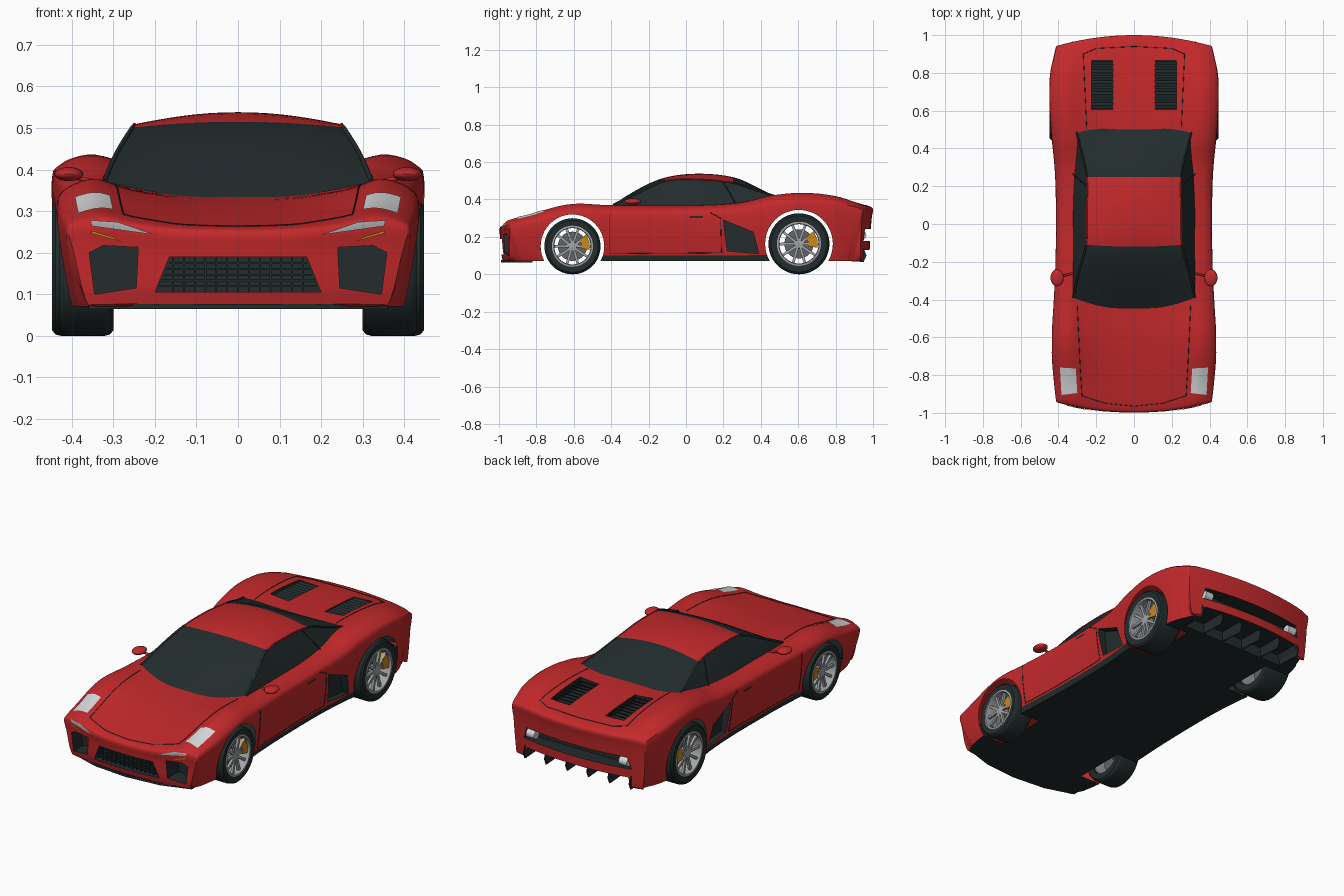
import bpy, bmesh, math
from mathutils import Vector
from mathutils.bvhtree import BVHTree

if "Cube" in bpy.data.objects:
    bpy.data.objects.remove(bpy.data.objects["Cube"])


def material(name, *rgb):
    m = bpy.data.materials.new(name)
    m.diffuse_color = (*rgb, 1)
    m.use_nodes = True
    m.node_tree.nodes["Principled BSDF"].inputs["Base Color"].default_value = m.diffuse_color
    return m


RED = material("red paint", .55, .022, .024)
BLACK = material("black trim", .016, .025, .026)
SILVER = material("silver", .36, .37, .38)
LAMP = material("lamp white", .68, .69, .70)
ORANGE = material("orange", .58, .25, .012)
DISC = material("dark grey", .12, .125, .13)


def make(name, bm, mats, angle=35):
    bmesh.ops.recalc_face_normals(bm, faces=bm.faces)
    me = bpy.data.meshes.new(name)
    bm.to_mesh(me)
    bm.free()
    ob = bpy.data.objects.new(name, me)
    bpy.context.collection.objects.link(ob)
    for m in mats:
        me.materials.append(m)
    smooth(ob, angle)
    return ob


def smooth(ob, angle=35):
    bpy.ops.object.select_all(action='DESELECT')
    ob.select_set(True)
    bpy.context.view_layer.objects.active = ob
    bpy.ops.object.shade_smooth_by_angle(angle=math.radians(angle))


def spline(pts, n):
    """Catmull-Rom through tuples, n steps per span."""
    out = []
    for i in range(len(pts) - 1):
        quad = pts[max(i - 1, 0)], pts[i], pts[i + 1], pts[min(i + 2, len(pts) - 1)]
        for k in range(n):
            t = k / n
            out.append(tuple(.5 * (2 * b + (c - a) * t + (2 * a - 5 * b + 4 * c - d) * t * t
                                   + (3 * b - a - 3 * c + d) * t ** 3) for a, b, c, d in zip(*quad)))
    return out + [tuple(pts[-1])]


def prism(bm, pts, axis, lo, hi, mat=0):
    rings = []
    for t in (lo, hi):
        rings.append([bm.verts.new([(t, a, b), (a, t, b), (a, b, t)][axis]) for a, b in pts])
    n = len(pts)
    fs = [bm.faces.new(rings[0]), bm.faces.new(rings[1])]
    fs += [bm.faces.new((rings[0][i], rings[0][(i + 1) % n], rings[1][(i + 1) % n], rings[1][i])) for i in range(n)]
    for f in fs:
        f.material_index = mat


def rect(a0, a1, b0, b1):
    return [(a0, b0), (a1, b0), (a1, b1), (a0, b1)]


def lathe(bm, prof, cy, cz, sx, seg=40):
    rings = [[bm.verts.new((sx * x, cy + r * math.cos(a), cz + r * math.sin(a))) for x, r in prof]
             for a in (2 * math.pi * i / seg for i in range(seg))]
    n = len(prof)
    for i in range(seg):
        p, q = rings[i], rings[(i + 1) % seg]
        for j in range(n):
            bm.faces.new((p[j], p[(j + 1) % n], q[(j + 1) % n], q[j]))


# body shell: y, y at sill, half width, centre height, fender height, shoulder height
B = .07
STATIONS = [(-.98, -.972, .36, .076, .076, .074), (-.99, -.955, .375, .12, .12, .115),
            (-.994, -.93, .395, .20, .215, .20), (-1.0, -.90, .41, .245, .27, .25),
            (-.968, -.87, .415, .262, .293, .26), (-.85, -.80, .425, .285, .318, .275),
            (-.70, -.69, .435, .31, .36, .30), (-.58, -.58, .435, .325, .377, .32),
            (-.42, -.42, .425, .335, .37, .32), (-.2, -.2, .415, .35, .368, .32),
            (.1, .1, .412, .36, .37, .32), (.3, .3, .42, .38, .385, .33),
            (.45, .45, .435, .40, .42, .36), (.62, .62, .447, .402, .436, .38),
            (.8, .79, .445, .392, .42, .37), (.93, .88, .425, .376, .385, .35),
            (.985, .90, .415, .362, .362, .34), (1.0, .915, .41, .345, .345, .325),
            (.993, .93, .405, .30, .30, .29), (.985, .945, .40, .20, .20, .19),
            (.98, .96, .39, .09, .09, .086), (.972, .966, .385, .076, .076, .074)]


def section(y, yb, w, zc, zf, zs):
    d, s = zf - zc, zs - B
    wb = w - .022
    half = spline([(0, zc), (.3 * w, zc + .06 * d), (.6 * w, zc + .5 * d), (.77 * w, zf),
                   (.88 * w, zf - .12 * (zf - zs)), (.96 * w, zs + .55 * (zf - zs)), (w, zs),
                   (.99 * w, B + .6 * s), (wb, B + .12 * s)], 3)
    half += [(wb - .008, B), (.5 * wb, B), (0, B)]
    ring = half + [(-x, z) for x, z in half[-2:0:-1]]
    out = []
    for x, z in ring:
        yy = yb + (y - yb) * min(1, max(0, (z - B) / s))
        k = max(0, (abs(yy) - .6) / .4)
        out.append((x, yy - math.copysign(.06 * k * k * (x / .42) ** 2, yy), z))
    return out


bm = bmesh.new()
rows = [[bm.verts.new(p) for p in section(*s)] for s in spline(STATIONS, 4)]
for p, q in zip(rows, rows[1:]):
    for j in range(len(p)):
        k = (j + 1) % len(p)
        f = bm.faces.new((p[j], p[k], q[k], q[j]))
        c = f.calc_center_median()
        f.material_index = int(c.z < .0705 or (c.z < .1 and abs(c.y) < .5))
bm.faces.new(rows[0])
bm.faces.new(rows[-1])
body = make("body_shell", bm, [RED, BLACK, SILVER])

# cutters: wheel arches (faces removed later) and black recesses
WHEELS = [("front", -.607, .15, .17, .305, .43, .108), ("rear", .604, .163, .181, .30, .447, .116)]
bm = bmesh.new()
for sx in (-1, 1):
    for _, cy, r, ra, *_r in WHEELS:
        arch = [(cy + ra * math.cos(i * math.pi / 24), r + ra * math.sin(i * math.pi / 24)) for i in range(48)]
        prism(bm, arch, 0, sx * .272, sx * .6, 2)
    prism(bm, [(sx * a, b) for a, b in [(.245, .115), (.345, .10), (.358, .20), (.325, .217), (.24, .213)]],
          1, -1.1, -.87, 1)
    prism(bm, [(.20, .29), (.36, .225), (.39, .11), (.22, .125)], 0, sx * .37, sx * .6, 1)
    prism(bm, rect(sx * .11, sx * .225, .605, .865), 2, .362, .5, 1)
prism(bm, [(-.20, .105), (.20, .105), (.165, .19), (-.165, .19)], 1, -1.1, -.93, 1)
prism(bm, [(-.33, .178), (.33, .178), (.31, .243), (-.31, .243)], 1, .90, 1.1, 1)
prism(bm, [(-.345, .04), (.345, .04), (.31, .13), (-.31, .13)], 1, .81, 1.1, 1)
cutter = make("cutter", bm, [RED, BLACK, SILVER])
cutter.hide_render = True
mod = body.modifiers.new("cut", 'BOOLEAN')
mod.object, mod.solver, mod.operation = cutter, 'EXACT', 'DIFFERENCE'
bpy.context.view_layer.objects.active = body
bpy.ops.object.modifier_apply(modifier=mod.name)
bpy.data.objects.remove(cutter)
bm = bmesh.new()
bm.from_mesh(body.data)
bmesh.ops.delete(bm, geom=[f for f in bm.faces if f.material_index == 2], context='FACES')
bm.to_mesh(body.data)
TREE = BVHTree.FromBMesh(bm)
bm.free()
body.data.materials.pop(index=2)
smooth(body)


def project(p, d, off):
    d = Vector(d)
    hit = TREE.ray_cast(Vector(p) - 2 * d, d)[0]
    return None if hit is None else hit - d * off


def tube(name, pts, radius, mat):
    cu = bpy.data.curves.new(name, 'CURVE')
    cu.dimensions, cu.bevel_depth, cu.bevel_resolution = '3D', radius, 1
    sp = cu.splines.new('POLY')
    sp.points.add(len(pts) - 1)
    for a, b in zip(sp.points, pts):
        a.co = (*b, 1)
    ob = bpy.data.objects.new(name, cu)
    bpy.context.collection.objects.link(ob)
    cu.materials.append(mat)
    bpy.ops.object.select_all(action='DESELECT')
    ob.select_set(True)
    bpy.context.view_layer.objects.active = ob
    bpy.ops.object.convert(target='MESH')


def seam(name, pts, d):
    line = [Vector(a).lerp(Vector(b), k / 24) for a, b in zip(pts, pts[1:]) for k in range(24)] + [Vector(pts[-1])]
    line = [h for h in (project(p, d, .0005) for p in line) if h]
    tube(name, line, .0018, BLACK)


def decal(name, corners, d, mat, n=8):
    a, b, c, e = map(Vector, corners)
    g = [[project(a.lerp(b, i / n).lerp(e.lerp(c, i / n), j / n), d, .004) for i in range(n + 1)] for j in range(n + 1)]
    bm = bmesh.new()
    v = [[bm.verts.new(p) if p else None for p in row] for row in g]
    for j in range(n):
        for i in range(n):
            quad = (v[j][i], v[j][i + 1], v[j + 1][i + 1], v[j + 1][i])
            if all(quad):
                bm.faces.new(quad)
    make(name, bm, [mat])


DOWN, BACK = (0, 0, -1), (0, 1, 0)
for sx, side in ((-1, "left"), (1, "right")):
    # lamps, shut lines and door handle
    decal(side + "_headlight", [(sx * x, y, 0) for x, y in [(.308, -.765), (.392, -.76), (.384, -.905), (.30, -.895)]],
          DOWN, LAMP)
    for nm, mat, q in (("lamp_strip", SILVER, [(.20, .243), (.352, .264), (.355, .278), (.29, .274)]),
                       ("indicator", ORANGE, [(.28, .226), (.352, .246), (.352, .253), (.30, .237)])):
        decal(side + "_" + nm, [(sx * x, 0, z) for x, z in q], BACK, mat)
    inward = (-sx, 0, 0)
    seam(side + "_hood_seam", [(sx * x, y, 0) for x, y in [(.30, -.43), (.285, -.75), (.275, -.91), (.15, -.95), (0, -.965)]], DOWN)
    seam(side + "_engine_seam", [(sx * x, y, 0) for x, y in [(.25, .5), (.268, .9), (.2, .93), (0, .94)]], DOWN)
    seam(side + "_door_seam", [(0, y, z) for y, z in [(-.41, .33), (-.41, .11), (.19, .115), (.185, .30), (.13, .33)]], inward)
    decal(side + "_door_handle", [(0, y, z) for y, z in rect(.02, .09, .302, .312)], inward, BLACK)
    # mirror with stalk
    bm = bmesh.new()
    bmesh.ops.create_uvsphere(bm, u_segments=24, v_segments=12, radius=1)
    for v in bm.verts:
        v.co = Vector((sx * .407, -.285, .389)) + Vector((v.co.x * .035, v.co.y * .045, v.co.z * .017))
    make(side + "_mirror", bm, [RED])
    tube(side + "_mirror_stalk", [(sx * .32, -.26, .365), (sx * .40, -.28, .383)], .006, RED)
    # engine vent slats and rear lamps
    bm = bmesh.new()
    for i in range(9):
        y = .612 + i * .029
        z = .396 - .07 * (y - .6)
        prism(bm, [(y, z), (y + .018, z + .006), (y + .018, z + .002), (y, z - .004)], 0, sx * .11, sx * .225)
    make(side + "_vent_slats", bm, [BLACK])
    bm = bmesh.new()
    lathe(bm, [(-.025, .001), (-.025, .024), (.025, .024), (.025, .001)], .94, .21, 1, 20)
    for v in bm.verts:
        v.co.x += sx * .285
    make(side + "_tail_lamp", bm, [LAMP])
    # wheels
    for end, cy, r, ra, xi, xo, rr in WHEELS:
        nm = f"{end}_{side}_"
        bm = bmesh.new()
        lathe(bm, [(xi, rr), (xi, r * .92), (xi + .008, r * .98), (xi + .02, r), (xo - .02, r),
                   (xo - .008, r * .98), (xo, r * .92), (xo - .004, rr)], cy, r, sx, 48)
        make(nm + "tyre", bm, [BLACK])
        bm = bmesh.new()
        lathe(bm, [(xi + .02, rr), (xo - .003, rr + .002), (xo - .001, rr - .008), (xo - .012, rr - .011),
                   (xi + .02, rr - .004)], cy, r, sx, 48)
        lathe(bm, [(xo - .05, .001), (xo - .05, .024), (xo - .014, .022), (xo - .012, .001)], cy, r, sx, 20)
        for i in range(10):
            a = math.tau * (i // 2) / 5 + math.pi / 2 + (i % 2 - .5) * .36
            a1 = a + (i % 2 - .5) * .3
            pts = [(cy + q * math.cos(t) - w * math.sin(t), r + q * math.sin(t) + w * math.cos(t))
                   for q, t, w in ((.015, a, -.007), (rr - .006, a1, -.007), (rr - .006, a1, .007), (.015, a, .007))]
            prism(bm, pts, 0, sx * (xo - .028), sx * (xo - .014))
        make(nm + "rim", bm, [SILVER])
        bm = bmesh.new()
        lathe(bm, [(xo - .06, .01), (xo - .06, .078), (xo - .05, .078), (xo - .05, .01)], cy, r, sx)
        make(nm + "brake_disc", bm, [DISC])
        bm = bmesh.new()
        arc = [(q, math.radians(t)) for q, ts in ((.05, (-14, 14, 42)), (rr - .014, (40, 14, -12))) for t in ts]
        prism(bm, [(cy + q * math.cos(t), r + q * math.sin(t)) for q, t in arc], 0, sx * (xo - .075), sx * (xo - .011))
        make(nm + "caliper", bm, [ORANGE])

# cabin: centre y, centre z, edge x, edge y, edge z, base x, base y
CABIN = [(-.455, .328, .322, -.39, .372, .328, -.38), (-.28, .442, .292, -.25, .44, .328, -.24),
         (-.12, .515, .254, -.11, .501, .328, -.1), (.06, .538, .25, .07, .507, .33, .07),
         (.25, .52, .25, .25, .489, .328, .25), (.38, .465, .28, .39, .445, .324, .38),
         (.50, .405, .312, .518, .408, .318, .515)]
bm = bmesh.new()
grid, edge = [], []
for yc, zc, xt, ye, ze, xb, yb in spline(CABIN, 5):
    h = [(xt * u, yc + (ye - yc) * u * u, zc + (ze - zc) * u * u) for u in (i / 7 for i in range(8))]
    edge.append(h[-1])
    for t in (.25, .5, .75, 1):
        h.append((xt + (xb - xt) * t + .008 * t * (1 - t), ye + (yb - ye) * t, ze + (.352 - ze) * t))
    grid.append([bm.verts.new((-x, y, z)) for x, y, z in h[:0:-1]] + [bm.verts.new(p) for p in h])
for i, (p, q) in enumerate(zip(grid, grid[1:])):
    for j in range(len(p) - 1):
        f = bm.faces.new((p[j], p[j + 1], q[j + 1], q[j]))
        f.material_index = int(not (10 <= i < 20 and 4 <= j < len(p) - 5))
make("cabin_glass_and_roof", bm, [RED, BLACK])
for sx, side in ((-1, "left"), (1, "right")):
    rail = [(sx * x, y, z) for x, y, z in edge]
    tube(side + "_front_pillar", rail[:11], .006, BLACK)
    tube(side + "_roof_rail", rail[10:21], .004, RED)
    tube(side + "_rear_pillar", rail[20:], .005, BLACK)
    tube(side + "_window_divider", [(sx * .252, .2, .492), (sx * .329, .27, .37)], .003, BLACK)

# grille mesh, front splitter, rear diffuser fins
bm = bmesh.new()
for i in range(5):
    prism(bm, rect(-.19 + i * .006, .19 - i * .006, .117 + i * .014, .121 + i * .014), 1, -.965, -.955)
for i in range(-6, 7):
    prism(bm, rect(i * .026 - .002, i * .026 + .002, .106, .189), 1, -.965, -.955)
make("grille_mesh", bm, [BLACK])
bm = bmesh.new()
prism(bm, [(-.36, -.92), (-.2, -.972), (0, -.99), (.2, -.972), (.36, -.92), (.36, -.82), (-.36, -.82)], 2, .064, .077)
make("front_splitter", bm, [BLACK])
bm = bmesh.new()
for x in (-.325, -.195, -.065, .065, .195, .325):
    prism(bm, [(.80, .075), (.95, .066), (.965, .10), (.95, .14), (.80, .14)], 0, x - .003, x + .003)
make("diffuser_fins", bm, [BLACK])
